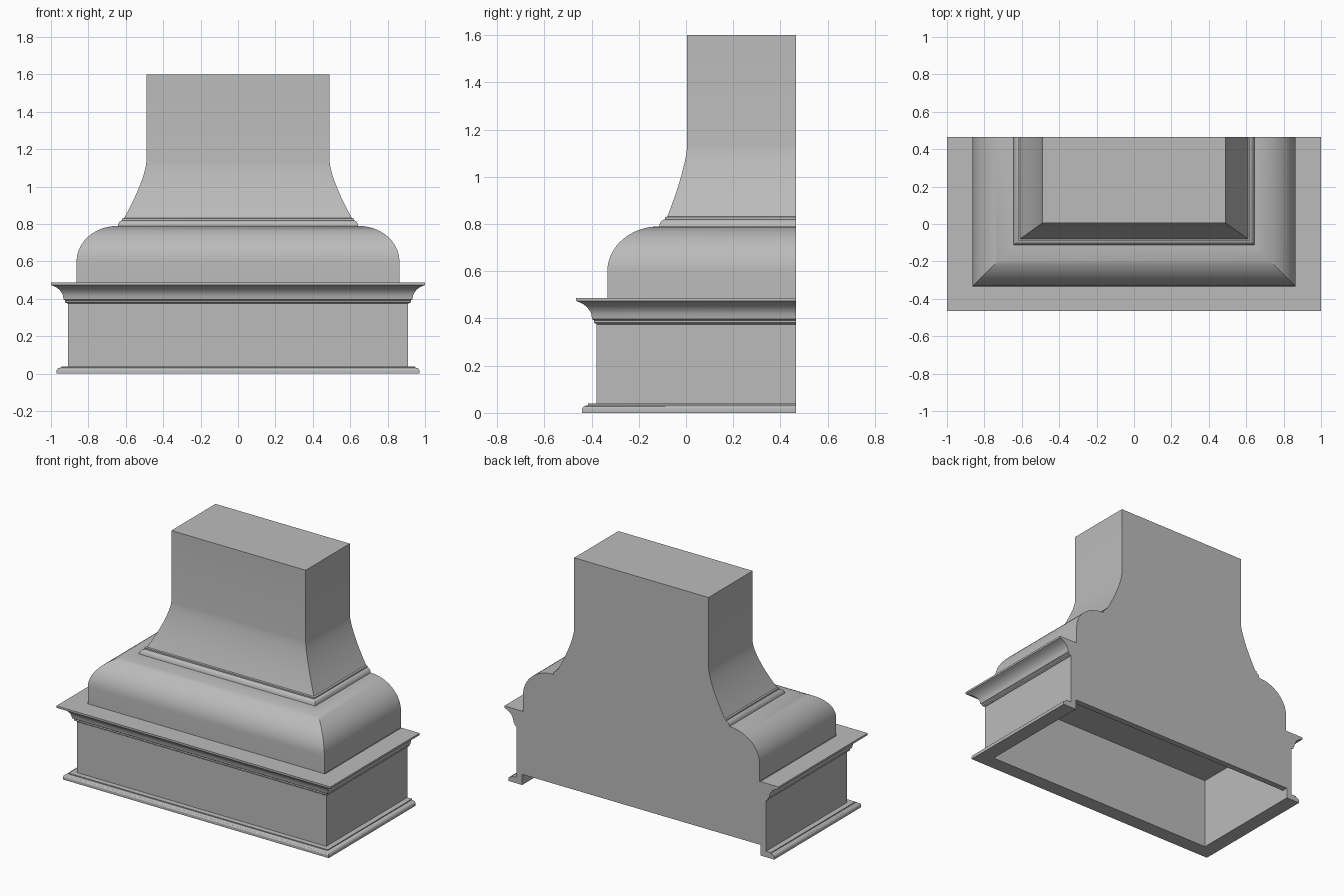
import bpy, bmesh, math

if "Cube" in bpy.data.objects:
    bpy.data.objects.remove(bpy.data.objects["Cube"])

BACK = 0.465          # plane of the flat wall side
INNER_W, INNER_Y = 0.87, -0.34   # hollow under the hood
CEILING, NOTCH, PANEL = 0.48, 0.07, 0.04

mat = bpy.data.materials.new("plain grey")
mat.diffuse_color = (0.5, 0.5, 0.5, 1)
mat.use_nodes = True
mat.node_tree.nodes["Principled BSDF"].inputs["Base Color"].default_value = mat.diffuse_color


def finish(name, bm):
    me = bpy.data.meshes.new(name)
    bm.to_mesh(me)
    bm.free()
    me.materials.append(mat)
    ob = bpy.data.objects.new(name, me)
    bpy.context.collection.objects.link(ob)
    bpy.ops.object.select_all(action='DESELECT')
    ob.select_set(True)
    bpy.context.view_layer.objects.active = ob
    bpy.ops.object.shade_smooth_by_angle(angle=math.radians(30))
    return ob


def sweep(name, rows, top=False, notch=False):
    """Mitred three-sided sweep of rows (half width, front y, z) with a flat back."""
    bm = bmesh.new()
    rings = [[bm.verts.new(p) for p in ((-w, BACK, z), (-w, y, z), (w, y, z), (w, BACK, z))]
             for w, y, z in rows]
    for a, b in zip(rings, rings[1:]):
        for i in range(3):
            bm.faces.new((a[i], a[i + 1], b[i + 1], b[i]))
    outline = [r[3] for r in rings] + [r[0] for r in reversed(rings)]
    if notch:
        outline += [bm.verts.new(p) for p in ((-INNER_W, BACK, 0), (-INNER_W, BACK, NOTCH),
                                              (INNER_W, BACK, NOTCH), (INNER_W, BACK, 0))]
    bm.faces.new(outline)
    if top:
        bm.faces.new(rings[-1])
    return finish(name, bm)


def around(w0, y0, pts):
    """Rows offset equally on the front and both sides from (w0, y0)."""
    return [(w0 + d, y0 - d, z) for d, z in pts]


# Foot trim and apron, with the open notch at the bottom of the back
foot = [(0.06, 0), (0.06, 0.018), (0.055, 0.026), (0.045, 0.031), (0.035, 0.033),
        (0.035, 0.039), (0, 0.039)]
sweep("apron_with_foot_trim", around(0.91, -0.38, foot + [(0, 0.375)]), notch=True)

# Crown moulding with a cove and flat shelf
crown = [(0, 0.375), (0.012, 0.382), (0.012, 0.392), (0.02, 0.397)]
for i in range(1, 9):
    a = math.radians(10 + 55 * i / 8)
    crown.append((0.02 + 0.055 * (1 - math.cos(a)) / (1 - math.cos(math.radians(65))),
                  0.397 + 0.072 * math.sin(a) / math.sin(math.radians(65))))
crown += [(0.0875, 0.474), (0.0875, 0.487), (-0.045, 0.487)]
sweep("crown_moulding", around(0.9125, -0.3775, crown))

# Rounded shoulder
shoulder = [(0, 0.487)]
for i in range(17):
    a = math.pi / 2 * i / 16
    shoulder.append((-0.22 * (1 - math.cos(a)), 0.60 + 0.19 * math.sin(a)))
sweep("rounded_shoulder", around(0.863, -0.333, shoulder))

# Small neck trim
neck = [(0, 0.79), (-0.002, 0.80), (-0.008, 0.811), (-0.018, 0.818), (-0.024, 0.82),
        (-0.024, 0.829), (-0.034, 0.832)]
sweep("neck_trim", around(0.643, -0.113, neck))

# Flared chimney
flue = []
for i in range(15):
    t = 1 - i / 14
    flue.append((0.49 + 0.119 * t ** 1.4, 0.005 - 0.084 * t ** 1.4, 0.832 + 0.298 * (1 - t)))
sweep("flared_chimney", flue + [(0.49, 0.005, 1.6)], top=True)

# Hollow underside: bottom rim, inner walls, ceiling and back panel
bm = bmesh.new()


def u_ring(w, y, z):
    return [bm.verts.new(p) for p in ((-w, BACK, z), (-w, y, z), (w, y, z), (w, BACK, z))]


rings = [u_ring(0.97, -0.44, 0), u_ring(INNER_W, INNER_Y, 0),
         u_ring(INNER_W, INNER_Y, NOTCH), u_ring(INNER_W, INNER_Y, CEILING)]
for a, b in zip(rings, rings[1:]):
    for i in range(3):
        bm.faces.new((a[i], b[i], b[i + 1], a[i + 1]))
bm.faces.new(rings[3][::-1])
low, high = [[bm.verts.new((s * INNER_W, BACK - PANEL, z)) for s in (-1, 1)]
             for z in (NOTCH, CEILING)]
bm.faces.new((low[0], low[1], high[1], high[0]))
bm.faces.new((rings[2][0], rings[2][3], low[1], low[0]))
bmesh.ops.recalc_face_normals(bm, faces=bm.faces)
# normals must face down and into the hollow
bm.faces.ensure_lookup_table()
if bm.faces[0].normal.z > 0:
    bmesh.ops.reverse_faces(bm, faces=bm.faces)
finish("hollow_underside", bm)
